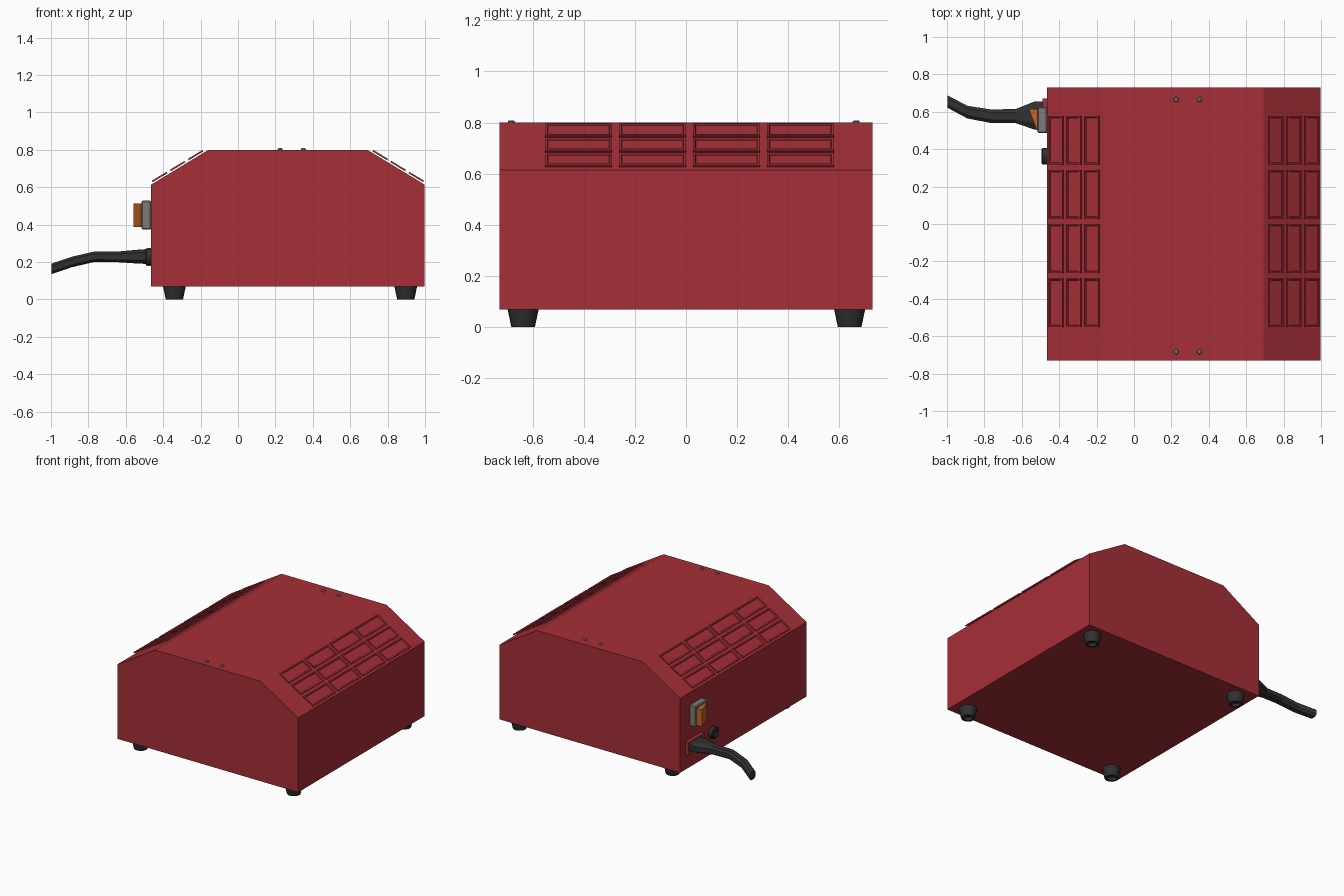
import bpy, bmesh
from math import cos, sin, pi
from mathutils import Vector

if "Cube" in bpy.data.objects:
    bpy.data.objects.remove(bpy.data.objects["Cube"])


def material(name, r, g, b):
    m = bpy.data.materials.new(name)
    m.diffuse_color = (r, g, b, 1)
    m.use_nodes = True
    m.node_tree.nodes["Principled BSDF"].inputs["Base Color"].default_value = m.diffuse_color
    return m


RED = material("red_paint", 0.38, 0.028, 0.038)
BLACK = material("black_rubber", 0.03, 0.03, 0.03)
GREY = material("grey_plastic", 0.2, 0.2, 0.2)
ORANGE = material("orange_plastic", 0.55, 0.13, 0.02)
MID = 0.267                      # x of the casing's mirror plane
LEFT = -0.464                    # x of the connector side


def finish(name, bm, mat):
    bmesh.ops.recalc_face_normals(bm, faces=bm.faces)
    me = bpy.data.meshes.new(name)
    bm.to_mesh(me)
    bm.free()
    me.materials.append(mat)
    ob = bpy.data.objects.new(name, me)
    bpy.context.collection.objects.link(ob)
    return ob


def smooth(ob):
    bpy.context.view_layer.objects.active = ob
    ob.select_set(True)
    bpy.ops.object.shade_smooth_by_angle(angle=0.6)
    ob.select_set(False)
    return ob


def loft(name, rings, mat):
    """Skin a list of equal-length point rings and cap both ends."""
    bm = bmesh.new()
    vs = [[bm.verts.new(p) for p in ring] for ring in rings]
    n = len(vs[0])
    for a, b in zip(vs, vs[1:]):
        for i in range(n):
            bm.faces.new((a[i], a[(i + 1) % n], b[(i + 1) % n], b[i]))
    bm.faces.new(vs[0][::-1])
    bm.faces.new(vs[-1])
    return finish(name, bm, mat)


def box(name, lo, hi, mat, bevel=0):
    rings = [[(x, lo[1], lo[2]), (x, hi[1], lo[2]), (x, hi[1], hi[2]), (x, lo[1], hi[2])]
             for x in (lo[0], hi[0])]
    ob = loft(name, rings, mat)
    if bevel:
        mod = ob.modifiers.new("edge", 'BEVEL')
        mod.width, mod.segments = bevel, 1
    return ob


def lathe(name, centre, axis, profile, n, mat):
    """Turn (radius, height) pairs about the x or z axis."""
    c = Vector(centre)
    rings = []
    for r, h in profile:
        ring = []
        for i in range(n):
            a, b = r * cos(2 * pi * i / n), r * sin(2 * pi * i / n)
            ring.append(c + Vector((a, b, h) if axis == 'z' else (h, a, b)))
        rings.append(ring)
    return smooth(loft(name, rings, mat))


# Casing with sloped shoulders
half = [(0.731, 0.07), (0.731, 0.614), (0.425, 0.80)]
outline = [(MID + x, z) for x, z in half] + [(MID - x, z) for x, z in half[::-1]]
loft("casing", [[(x, y, z) for x, z in outline] for y in (-0.73, 0.73)], RED)

# Recessed vent panels, three rows of four on each shoulder
slope = Vector((0.306, 0, -0.186)).normalized()
normal = Vector((-slope.z, 0, slope.x))
for side, label in ((1, "right"), (-1, "left")):
    bm = bmesh.new()
    for row in range(3):
        for col in range(4):
            x = 0.488 + row * 0.096
            mid = Vector((x, 0, 0.80 - (x - 0.425) * 0.186 / 0.306))
            y = -0.42 + col * 0.289

            def ring(off, inset):
                pts = []
                for u, v in ((-1, -1), (1, -1), (1, 1), (-1, 1)):
                    p = mid + slope * u * (0.046 - inset) + normal * off
                    pts.append(bm.verts.new((MID + side * p.x, y + v * (0.131 - inset), p.z)))
                return pts
            rings = [ring(0.007, 0), ring(0.016, 0), ring(0.016, 0.009), ring(0.010, 0.012)]
            for a, b in zip(rings, rings[1:]):
                for i in range(4):
                    j = (i + 1) % 4
                    bm.faces.new((a[i], a[j], b[j], b[i]))
            bm.faces.new(rings[0][::-1])
            bm.faces.new(rings[-1])
    finish(label + "_vents", bm, RED)

# Tapered feet with hollow undersides
for fx in (-0.34, 0.897):
    for fy in (-0.637, 0.64):
        lathe("foot", (fx, fy, 0), 'z',
              [(0.025, 0.02), (0.03, 0.0), (0.046, 0), (0.061, 0.071)], 16, BLACK)

# Lid screws
for sx in (0.225, 0.35):
    for sy in (-0.683, 0.665):
        lathe("screw", (sx, sy, 0.798), 'z',
              [(0.014, 0), (0.014, 0.006), (0.009, 0.011)], 12, GREY)

# Rocker switch
box("switch_housing", (-0.516, 0.487, 0.374), (LEFT, 0.625, 0.528), GREY, 0.006)
rocker = [(-0.51, 0.615), (-0.56, 0.615), (-0.555, 0.595), (-0.519, 0.50), (-0.51, 0.50)]
loft("switch_rocker", [[(x, y, z) for x, y in rocker] for z in (0.388, 0.512)], ORANGE)

# Fuse holder ring
lathe("fuse_holder", (LEFT, 0.362, 0.228), 'x',
      [(0.043, 0.002), (0.043, -0.026), (0.038, -0.031), (0.024, -0.031), (0.022, -0.018)],
      16, BLACK)

# Power inlet plate
box("power_inlet", (-0.49, 0.487, 0.18), (LEFT, 0.67, 0.275), RED)

# Plug flowing into a bent cord: x, y, z, half width, half height
path = [(-0.48, 0.58, 0.23, 0.074, 0.04), (-0.535, 0.58, 0.229, 0.074, 0.037),
        (-0.635, 0.577, 0.228, 0.037, 0.029), (-0.77, 0.577, 0.228, 0.036, 0.028),
        (-0.89, 0.598, 0.2, 0.034, 0.028), (-0.998, 0.655, 0.163, 0.033, 0.028)]
cord = []
for x, y, z, w, h in path:
    k = 0.55
    octagon = [(1, k), (k, 1), (-k, 1), (-1, k), (-1, -k), (-k, -1), (k, -1), (1, -k)]
    cord.append([(x, y + a * w, z + b * h) for a, b in octagon])
loft("plug_and_cord", cord, BLACK)
